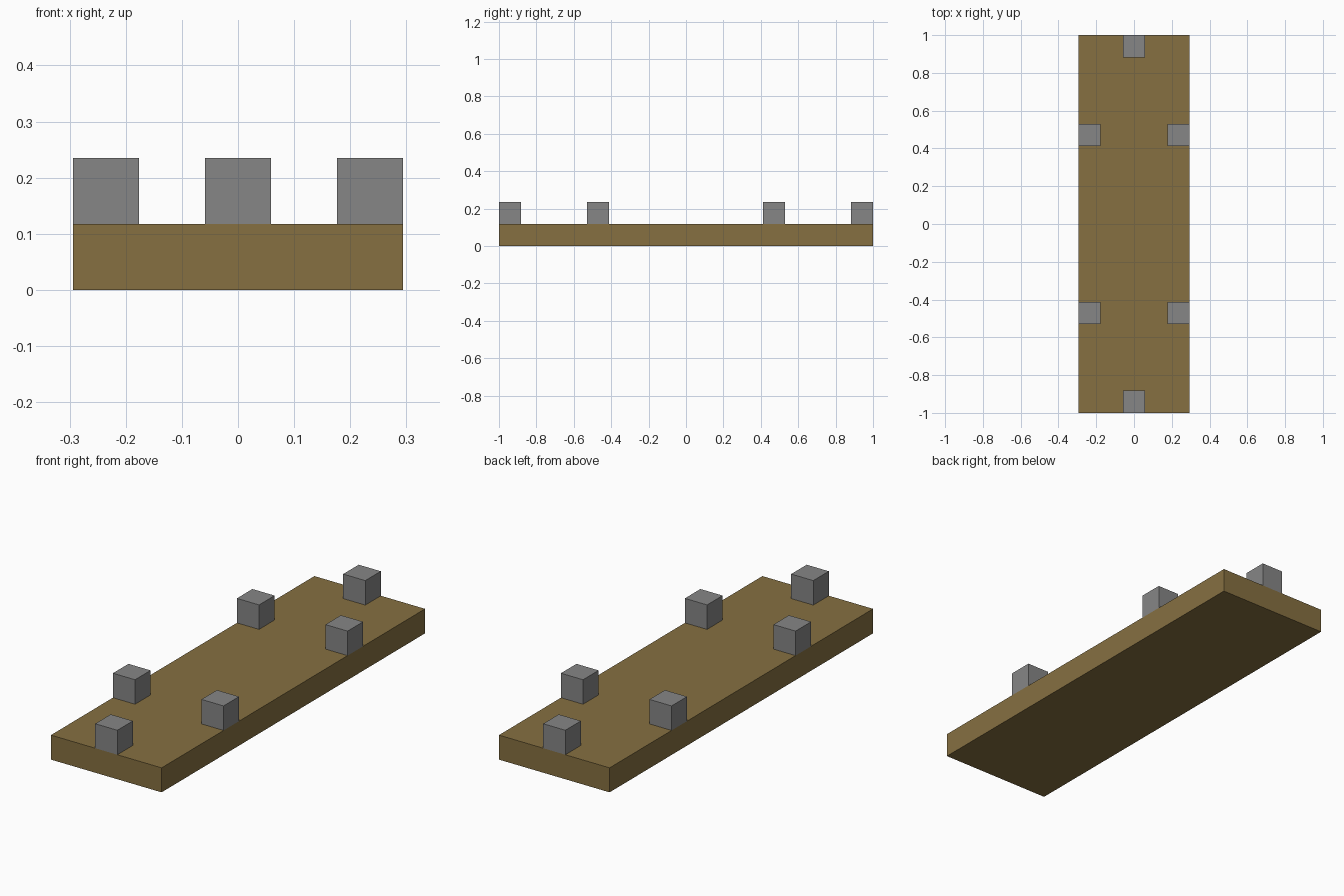
import bpy

if "Cube" in bpy.data.objects:
    bpy.data.objects.remove(bpy.data.objects["Cube"])

U = 2 / 17  # block size; the board is 5 x 17 x 1 blocks


def material(name, color):
    m = bpy.data.materials.new(name)
    m.diffuse_color = (*color, 1)
    m.use_nodes = True
    m.node_tree.nodes["Principled BSDF"].inputs["Base Color"].default_value = m.diffuse_color
    return m


def box(name, center, size, mat):
    bpy.ops.mesh.primitive_cube_add(size=1, location=[c * U for c in center])
    ob = bpy.context.object
    ob.name = name
    ob.scale = [s * U for s in size]
    bpy.ops.object.transform_apply(location=False, rotation=False, scale=True)
    ob.data.materials.append(mat)
    return ob


wood = material("brown_wood", (0.238, 0.162, 0.053))
stone = material("grey_stone", (0.238, 0.238, 0.238))

# Flat board
box("board", (0, 0, 0.5), (5, 17, 1), wood)

# Blocks at both ends and in pairs along the long edges
for side, end in ((-1, "front"), (1, "back")):
    box(f"{end}_end_block", (0, side * 8, 1.5), (1, 1, 1), stone)
    for x, hand in ((-2, "left"), (2, "right")):
        box(f"{end}_{hand}_block", (x, side * 4, 1.5), (1, 1, 1), stone)
